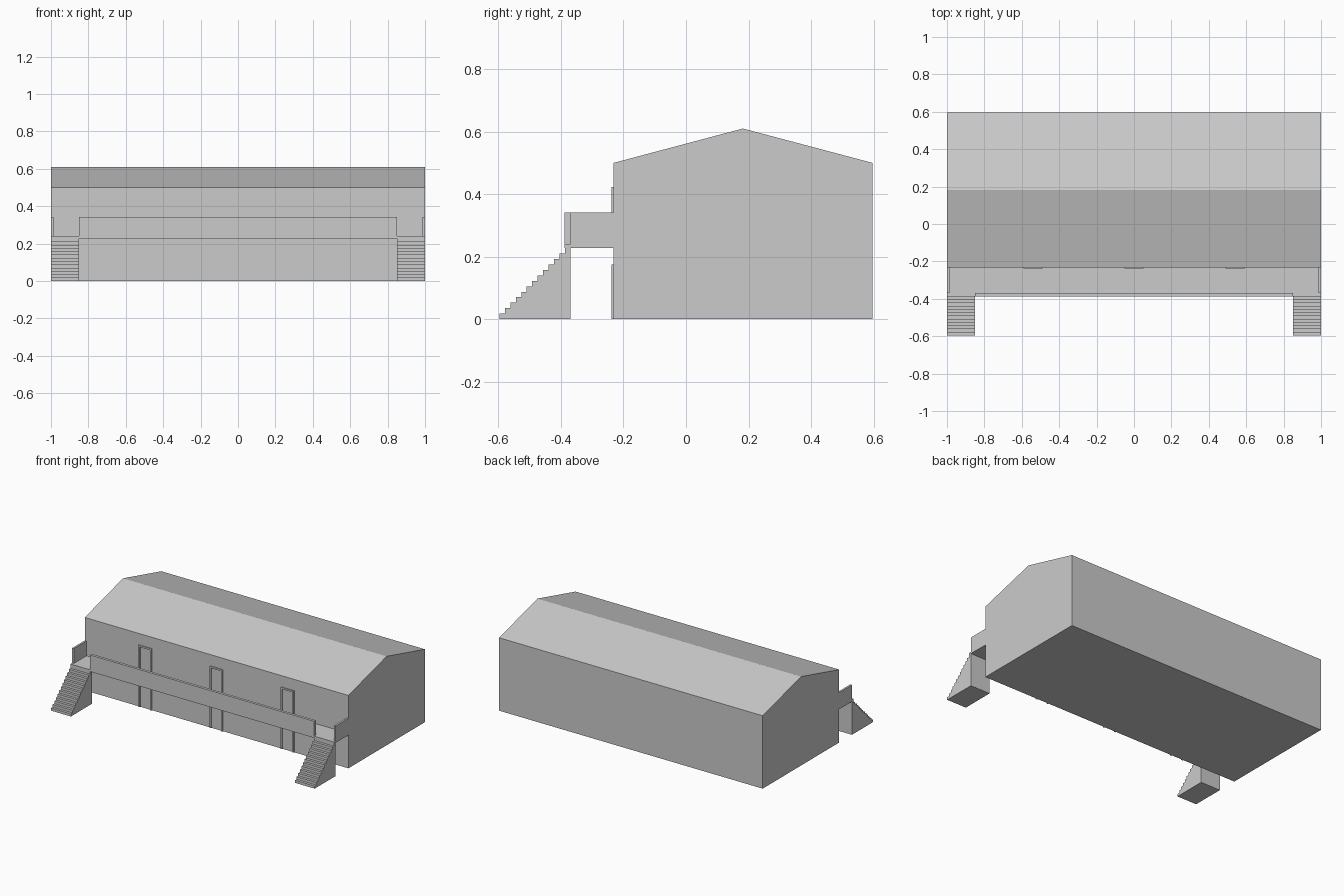
import bpy
import bmesh

cube = bpy.data.objects.get("Cube")
if cube:
    bpy.data.objects.remove(cube, do_unlink=True)

grey = bpy.data.materials.new("plain_grey")
grey.use_nodes = True
GREY = (0.6, 0.6, 0.6, 1)
grey.diffuse_color = GREY
grey.node_tree.nodes["Principled BSDF"].inputs["Base Color"].default_value = GREY


def prism(name, profile, x0, x1):
    """Extrude a (y, z) outline along x."""
    bm = bmesh.new()
    face = bm.faces.new([bm.verts.new((x0, y, z)) for y, z in profile])
    ext = bmesh.ops.extrude_face_region(bm, geom=[face])
    verts = [v for v in ext["geom"] if isinstance(v, bmesh.types.BMVert)]
    bmesh.ops.translate(bm, vec=(x1 - x0, 0, 0), verts=verts)
    bmesh.ops.recalc_face_normals(bm, faces=bm.faces)
    mesh = bpy.data.meshes.new(name)
    bm.to_mesh(mesh)
    bm.free()
    mesh.materials.append(grey)
    obj = bpy.data.objects.new(name, mesh)
    bpy.context.collection.objects.link(obj)
    return obj


def box(name, x0, x1, y0, y1, z0, z1):
    return prism(name, [(y0, z0), (y1, z0), (y1, z1), (y0, z1)], x0, x1)


WALL, EDGE, RAIL_IN = -0.232, -0.388, -0.37
FLOOR, DECK, RAIL_TOP = 0.228, 0.24, 0.342

# Gabled hall
prism("hall", [(WALL, 0), (0.597, 0), (0.597, 0.5), (0.182, 0.61), (WALL, 0.5)], -1, 1)

# Raised walkway and its front parapet
box("walkway", -1, 1, EDGE, WALL, FLOOR, DECK)
box("front_parapet", -0.85, 0.85, EDGE, RAIL_IN, DECK, RAIL_TOP)

# Stepped outline shared by both stairs
STEPS = 13
START = -0.597
tread = (RAIL_IN - START) / STEPS
rise = FLOOR / STEPS
stairs = [(RAIL_IN, 0), (START, 0)]
for i in range(STEPS):
    stairs.append((START + i * tread, (i + 1) * rise))
    stairs.append((START + (i + 1) * tread, (i + 1) * rise))

for side, sign in (("right", -1), ("left", 1)):
    a, b = sorted((sign * 0.85, sign))
    prism(side + "_stairs", stairs, a, b)
    a, b = sorted((sign * 0.987, sign))
    box(side + "_parapet", a, b, RAIL_IN, WALL, DECK, RAIL_TOP)

# Door frames on both storeys
FRAME, HALF = 0.011, 0.05
for i, x in enumerate((-0.54, 0, 0.54)):
    for storey, z0, z1 in (("lower", 0, 0.175), ("upper", DECK, 0.423)):
        name = f"{storey}_door_{i + 1}"
        y0 = WALL - 0.007
        box(name + "_right_jamb", x - HALF, x - HALF + FRAME, y0, WALL, z0, z1)
        box(name + "_left_jamb", x + HALF - FRAME, x + HALF, y0, WALL, z0, z1)
        box(name + "_head", x - HALF + FRAME, x + HALF - FRAME, y0, WALL, z1 - FRAME, z1)
